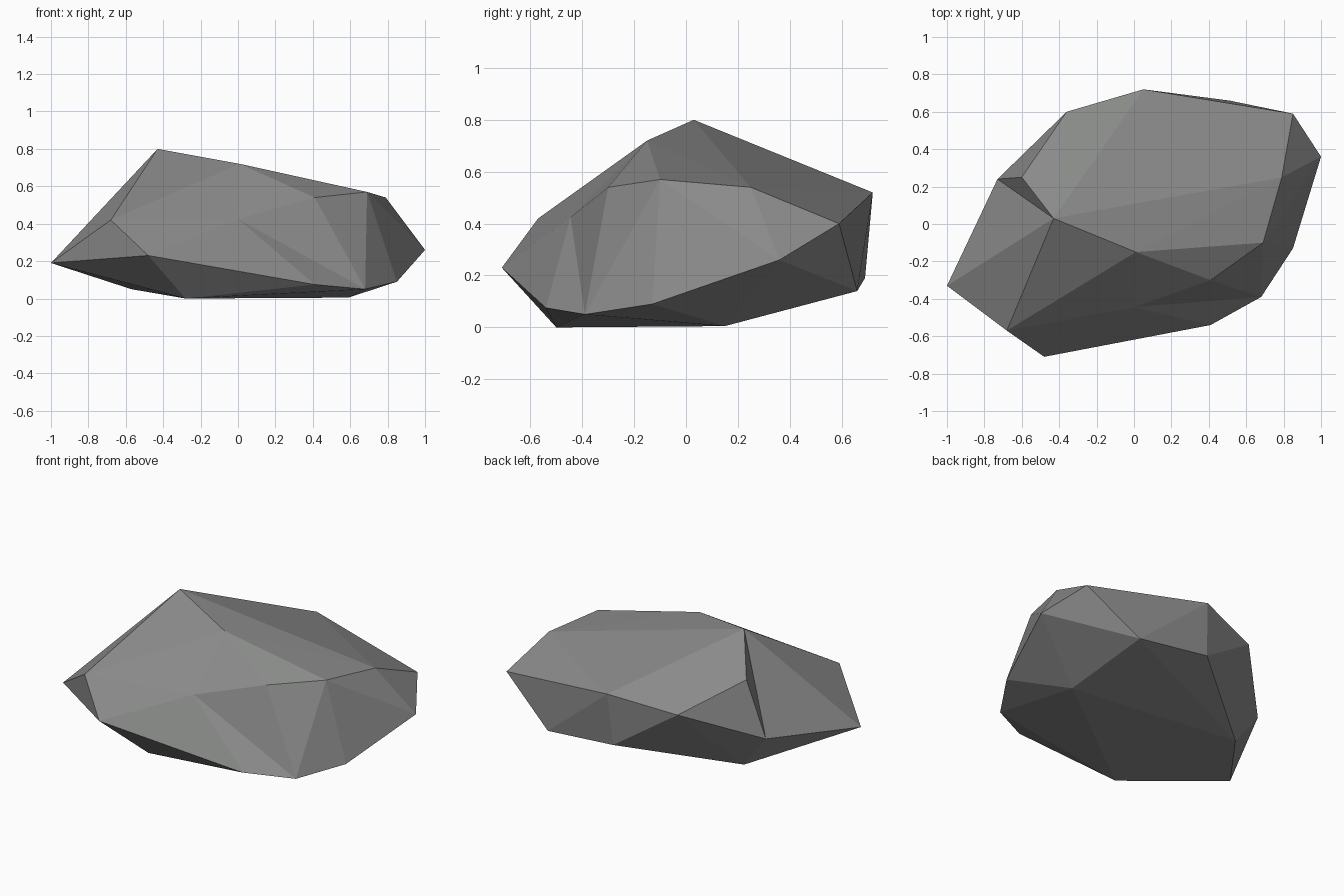
import bpy
import bmesh

default_cube = bpy.data.objects.get("Cube")
if default_cube:
    bpy.data.objects.remove(default_cube, do_unlink=True)

# Stone material
stone = bpy.data.materials.new("grey_stone")
stone.use_nodes = True
colour = (0.25, 0.255, 0.25, 1)
stone.diffuse_color = colour
stone.node_tree.nodes["Principled BSDF"].inputs["Base Color"].default_value = colour

# Main corners of the boulder
corners = {
    "peak": (-.43, .03, .8),
    "ridge": (.01, -.15, .72),
    "brow": (.41, -.3, .54),
    "shoulder": (.69, -.1, .57),
    "shoulder_back": (.79, .25, .54),
    "left_tip": (1, .36, .26),
    "back_left": (.85, .59, .4),
    "back_top": (.05, .72, .52),
    "back_low_left": (.51, .66, .14),
    "back_low": (.03, .69, .19),
    "back_right": (-.36, .6, .45),
    "right_side": (-.73, .24, .26),
    "right_tip": (-1, -.33, .19),
    "front_right": (-.68, -.57, .42),
    "front_nose": (-.48, -.71, .23),
    "front_low": (.41, -.54, .075),
    "front_left": (.68, -.39, .05),
    "left_low": (.85, -.13, .09),
    "base_front": (-.28, -.5, 0),
    "base_left": (.59, .15, .005),
    "base_right": (-.57, .23, .05),
}

bm = bmesh.new()
verts = {name: bm.verts.new(co) for name, co in corners.items()}
bmesh.ops.convex_hull(bm, input=list(bm.verts))


def reshape_patch(centre, ring_names):
    """Replace the facets inside a ring of corners by a fan around a new corner."""
    ring = [verts[name] for name in ring_names]
    inside = [f for f in bm.faces if all(v in ring for v in f.verts)]
    bmesh.ops.delete(bm, geom=inside, context='FACES')
    middle = bm.verts.new(centre)
    for a, b in zip(ring, ring[1:] + ring[:1]):
        bm.faces.new((a, b, middle))


# Dented front face, and the notched knob beside the peak
reshape_patch((0, -.445, .425),
              ["ridge", "front_right", "front_nose", "front_low", "front_left", "brow"])
reshape_patch((-.6, .25, .605), ["peak", "back_right", "right_side"])

bmesh.ops.recalc_face_normals(bm, faces=list(bm.faces))
mesh = bpy.data.meshes.new("boulder")
bm.to_mesh(mesh)
bm.free()
mesh.materials.append(stone)
mesh.shade_flat()
boulder = bpy.data.objects.new("boulder", mesh)
bpy.context.collection.objects.link(boulder)
